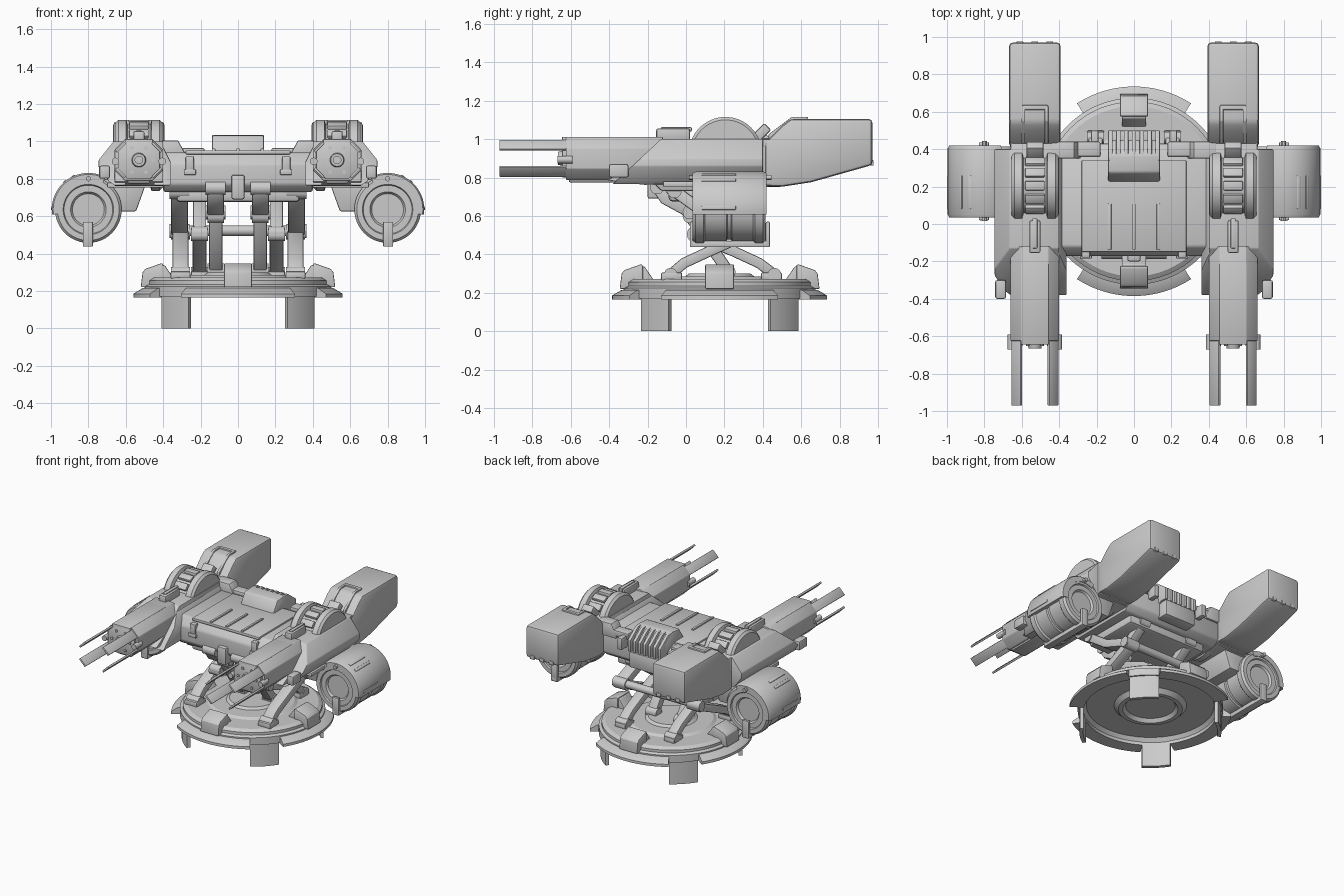
import bpy, bmesh
from math import radians, sin, cos, pi
from mathutils import Matrix, Vector

if "Cube" in bpy.data.objects:
    bpy.data.objects.remove(bpy.data.objects["Cube"])

BASE_Y = 0.175   # centre of the round base
GUN_X = 0.53     # gun axis


def finish(bm, name, bevel=0, mirror=False, rot=None):
    bmesh.ops.remove_doubles(bm, verts=bm.verts, dist=1e-5)
    bmesh.ops.recalc_face_normals(bm, faces=bm.faces)
    me = bpy.data.meshes.new(name)
    bm.to_mesh(me)
    bm.free()
    if rot:
        me.transform(rot)
    ob = bpy.data.objects.new(name, me)
    bpy.context.collection.objects.link(ob)
    if bevel:
        b = ob.modifiers.new("bevel", 'BEVEL')
        b.width, b.segments, b.limit_method, b.angle_limit = bevel, 2, 'ANGLE', radians(35)
    if mirror:
        ob.modifiers.new("mirror", 'MIRROR')
    return ob


def prism(name, pts, axis, lo, hi, planes=(), **kw):
    """Extrude a profile: (y,z) along X, (x,z) along Y or (x,y) along Z."""
    put = {'X': lambda a, b, h: (h, a, b), 'Y': lambda a, b, h: (a, h, b), 'Z': lambda a, b, h: (a, b, h)}[axis]
    bm = bmesh.new()
    A = [bm.verts.new(put(a, b, lo)) for a, b in pts]
    B = [bm.verts.new(put(a, b, hi)) for a, b in pts]
    n = len(pts)
    bm.faces.new(A)
    bm.faces.new(B)
    for i in range(n):
        bm.faces.new((A[i], A[(i + 1) % n], B[(i + 1) % n], B[i]))
    for co, no in planes:
        bmesh.ops.bisect_plane(bm, geom=bm.verts[:] + bm.edges[:] + bm.faces[:], plane_co=co, plane_no=no, clear_outer=True)
        bmesh.ops.holes_fill(bm, edges=[e for e in bm.edges if e.is_boundary])
    return finish(bm, name, **kw)


def box(name, x0, x1, y0, y1, z0, z1, **kw):
    return prism(name, [(x0, y0), (x1, y0), (x1, y1), (x0, y1)], 'Z', z0, z1, **kw)


def lathe(name, prof, c, axis, a0=0, a1=360, segs=48, **kw):
    """Turn a closed (radius, height) profile about an axis through c."""
    put = {'X': lambda u, v, h: (h, c[0] + u, c[1] + v), 'Y': lambda u, v, h: (c[0] + u, h, c[1] + v),
           'Z': lambda u, v, h: (c[0] + u, c[1] + v, h)}[axis]
    full = a1 - a0 >= 360
    bm = bmesh.new()
    rings = []
    for i in range(segs if full else segs + 1):
        a = radians(a0 + (a1 - a0) * i / segs)
        rings.append([bm.verts.new(put(r * cos(a), r * sin(a), h)) for r, h in prof])
    n = len(prof)
    for i in range(segs):
        p, q = rings[i], rings[(i + 1) % len(rings)]
        for j in range(n):
            k = (j + 1) % n
            if prof[j][0] or prof[k][0]:
                bm.faces.new((p[j], p[k], q[k], q[j]))
    if not full:
        bm.faces.new(rings[0])
        bm.faces.new(rings[-1])
    return finish(bm, name, **kw)


def rod(name, c, axis, r, lo, hi, segs=24, **kw):
    return lathe(name, [(0, lo), (r, lo), (r, hi), (0, hi)], c, axis, segs=segs, **kw)


def strut(name, path, t, x0, x1, pins=True):
    """Mirrored bar of thickness t following a (y,z) path, with pivot pins at its ends."""
    P = [Vector(p) for p in path]
    up, dn = [], []
    for i, p in enumerate(P):
        d = (P[min(i + 1, len(P) - 1)] - P[max(i - 1, 0)]).normalized()
        nrm = Vector((-d.y, d.x)) * t / 2
        up.append(p + nrm)
        dn.append(p - nrm)
    prism(name, [tuple(v) for v in up + dn[::-1]], 'X', x0, x1, bevel=0.008, mirror=True)
    if pins:
        for p in (path[0], path[-1]):
            rod(name + "_pin", p, 'X', t * 0.62, x0 - 0.008, x1 + 0.008, mirror=True)


def spin(k, c=(0, BASE_Y, 0), axis='Z'):
    return Matrix.Translation(c) @ Matrix.Rotation(k, 4, axis) @ Matrix.Translation([-v for v in c])


# --- round base: hollow disc, flanges, feet and blocks
lathe("base_disc", [(0, .3), (.16, .3), (.18, .285), (.29, .285), (.31, .272), (.455, .272), (.48, .255), (.48, .235),
                    (.5, .225), (.5, .17), (.475, .17), (.44, .215), (.25, .215), (.22, .185), (.19, .185), (.17, .21), (0, .21)],
      (0, BASE_Y), 'Z', segs=64)
for k in range(4):
    a = 90 * k
    lathe("base_flange", [(.46, .218), (.51, .215), (.56, .185), (.56, .165), (.46, .165)], (0, BASE_Y), 'Z', a - 33, a + 33, 20)
    lathe("base_foot", [(.462, 0), (.488, 0), (.488, .2), (.462, .2)], (0, BASE_Y), 'Z', a + 33, a + 57, 8)
    prism("base_block", [(-.345, .22), (-.335, .3), (-.32, .318), (-.235, .348), (-.225, .345), (-.225, .22)], 'X', -.075, .075,
          bevel=.008, rot=spin(radians(a)))
    prism("base_block_heel", [(-.24, .22), (-.24, .345), (-.215, .335), (-.17, .27), (-.17, .22)], 'X', -.065, .065,
          bevel=.006, rot=spin(radians(a)))

# --- folding legs between base and body
strut("front_lower_arm", [(-.08, .295), (-.01, .355), (.12, .415), (.33, .51)], .055, .265, .35)
strut("front_upper_arm", [(.33, .52), (.12, .6), (-.06, .73)], .06, .268, .358)
strut("rear_lower_arm", [(.46, .295), (.38, .355), (.25, .415), (.04, .5)], .055, .168, .243)
strut("rear_upper_arm", [(.04, .51), (.2, .62), (.34, .72)], .055, .17, .24)
strut("lift_piston", [(.22, .31), (.02, .6)], .06, .082, .155)
strut("lift_fork", [(-.15, .75), (-.11, .69), (.02, .62)], .06, .075, .165)
rod("knee_axle", (.33, .522), 'X', .028, -.35, .35)
for y in (-.08, .44):
    box("arm_mount", .16 if y > 0 else .255, .25 if y > 0 else .36, y - .05, y + .06, .265, .305, bevel=.008, mirror=True)

# --- central body
prism("body", [(-.17, .77), (-.17, .88), (-.12, .94), (.36, .94), (.43, .9), (.43, .77), (.38, .73), (-.13, .73)], 'X', -.4, .4, bevel=.012)
box("body_keel", -.33, .33, -.09, .36, .675, .75, bevel=.02)
box("body_top_plate", -.28, .28, -.15, .34, .93, .952, bevel=.006)
for x in (-.13, 0, .13):
    box("body_top_rib", x - .009, x + .009, -.14, .11, .945, .962, bevel=.004)
box("nose_block", -.035, .035, -.2, -.12, .69, .82, bevel=.01)
box("tow_lug", .225, .29, -.185, -.15, .82, .85, bevel=.006, mirror=True)
box("tow_lug_stem", .235, .28, -.18, -.14, .84, .92, bevel=.006, mirror=True)
prism("shoulder", [(.28, .93), (.32, 1.005), (.44, 1.005), (.44, .9), (.28, .9)], 'Y', .35, .44, bevel=.008, mirror=True)
box("rear_deck_box", .18, .34, .36, .44, .92, .965, bevel=.008, mirror=True)
box("rear_deck_cap", .19, .23, .42, .5, .86, .95, bevel=.008, mirror=True)
box("rear_locker", -.13, .13, .4, .5, .75, .87, bevel=.012)
prism("radiator", [(.22, .94), (.275, 1.03), (.37, 1.035), (.45, .97), (.45, .86), (.22, .86)], 'X', -.14, .14, bevel=.012)
for i in range(7):
    x = -.126 + i * .042
    prism("radiator_fin", [(.34, 1.034), (.41, 1.028), (.5, .96), (.5, .87), (.34, .87)], 'X', x - .012, x + .012, bevel=.004)

# --- guns (right one, mirrored)
prism("gun_core", [(-.41, .785), (-.27, .87), (-.13, 1.0), (.44, 1.0), (.44, .76), (-.2, .76)], 'X', .4, .66, bevel=.006, mirror=True)
slope = [((0, -.27, .87), Vector((0, -.13, .14)))]
prism("gun_side_pod", [(.6, 1.0), (.665, 1.0), (.745, .9), (.745, .86), (.69, .785), (.66, .765), (.6, .765)], 'Y', -.41, .4,
      planes=slope, bevel=.006, mirror=True)
prism("gun_inner_pod", [(.45, .97), (.4, .97), (.36, .89), (.36, .765), (.45, .765)], 'Y', -.4, .4, planes=slope, bevel=.006, mirror=True)
box("gun_pod_tip", .685, .742, -.4, -.3, .8, .87, bevel=.01, mirror=True)


def octagon(w, h, c, zc=.9):
    q = [(w - c, h), (w, h - c), (w, c - h), (w - c, -h), (c - w, -h), (-w, c - h), (-w, h - c), (c - w, h)]
    return [(GUN_X + a, zc + b) for a, b in q]


prism("gun_shroud", octagon(.13, .112, .058), 'Y', -.625, -.12, bevel=.005, mirror=True)
prism("gun_muzzle_plate", octagon(.112, .1, .05), 'Y', -.645, -.61, bevel=.004, mirror=True)
prism("gun_top_rail", [(-.645, .95), (-.645, 1.012), (-.21, 1.012), (-.21, .95)], 'X', .455, .605, bevel=.004, mirror=True)
box("gun_belly_rail", .47, .59, -.61, -.3, .775, .81, bevel=.008, mirror=True)
lathe("gun_bore", [(.02, -.63), (.02, -.665), (.034, -.665), (.042, -.63)], (GUN_X, .9), 'Y', segs=24, mirror=True)
for s in (-1, 1):
    rod("muzzle_lug", (GUN_X + s * .125, .893), 'Y', .02, -.67, -.59, 16, mirror=True)
    for t in (-1, 1):
        # four flat rails on the diagonal faces of the muzzle
        cx, cz = GUN_X + s * .097, .9 + t * .068
        box("gun_prong", cx - .034, cx + .034, -.97, -.58, cz - .007, cz + .007, bevel=.002, mirror=True,
            rot=spin(s * t * pi / 4, (cx, 0, cz), 'Y'))
for i in range(6):
    a = i * pi / 3
    rod("muzzle_bolt", (GUN_X + .075 * cos(a), .9 + .075 * sin(a)), 'Y', .01, -.653, -.63, 8, mirror=True)
box("gun_sight", .5, .56, -.155, .02, .99, 1.055, bevel=.01, mirror=True)
box("gun_sight_fin", .517, .543, -.13, .03, 1.04, 1.062, bevel=.004, mirror=True)

# --- elevation wheel on each gun
W = (.205, .925)
lathe("gun_wheel", [(0, .405), (.175, .405), (.19, .42), (.19, .462), (.165, .47), (.165, .59), (.19, .598), (.19, .64),
                    (.175, .655), (0, .655)], W, 'X', segs=64, mirror=True)
for d in (-48, -24, 0, 24, 48):
    box("wheel_tread", .478, .582, W[0] - .025, W[0] + .025, W[1] + .15, W[1] + .183, bevel=.006, mirror=True,
        rot=spin(radians(d), (0,) + W, 'X'))
strut("feed_chute", [(.35, .99), (.425, 1.065)], .05, .485, .575, pins=False)

# --- rear magazine box: closed box, framed feed opening on the slope, latches at the back
prism("magazine", [(.41, .755), (.41, .98), (.5, 1.07), (.545, 1.105), (.97, 1.105), (.97, .865), (.65, .775), (.5, .752)], 'X', .392, .668,
      bevel=.02, mirror=True)
for x in (.468, .592):
    prism("feed_frame_side", [(.43, .98), (.43, 1.025), (.55, 1.115), (.63, 1.115), (.63, 1.08), (.55, 1.08)], 'X', x - .01, x + .01,
          bevel=.004, mirror=True)
box("feed_frame_top", .46, .6, .61, .635, 1.08, 1.115, bevel=.004, mirror=True)
for x in (.45, .53, .61):
    box("magazine_latch", x - .018, x + .018, .94, .976, .862, .89, bevel=.004, mirror=True)

# --- side drums
D = (.8, .635)
lathe("side_drum", [(0, .06), (.085, .06), (.095, .045), (.13, .045), (.135, .035), (.165, .035), (.178, .05), (.178, .09), (.168, .1),
                    (.168, .21), (.158, .215), (.158, .235), (.168, .24), (.168, .35), (.178, .36), (.178, .4), (.165, .415),
                    (.135, .415), (.13, .405), (.095, .405), (.085, .39), (0, .39)], D, 'Y', mirror=True)
lathe("drum_cover", [(.15, .035), (.188, .035), (.196, .05), (.196, .405), (.188, .42), (.15, .42)], D, 'Y', -8, 118, 24, mirror=True)
for d in (2, 50, 66):
    box("drum_cover_rib", D[0] + .18, D[0] + .2, .08, .26, D[1] - .01, D[1] + .01, bevel=.004, mirror=True,
        rot=spin(-radians(d), (D[0], 0, D[1]), 'Y'))
for y in (.02, .415):
    box("drum_strap", .775, .83, y, y + .022, .44, .57, bevel=.006, mirror=True)
    rod("drum_strap_pin", (.8, .8), 'Y', .014, y - .005, y + .03, 12, mirror=True)
box("drum_strap_base", .775, .83, .02, .437, .437, .47, bevel=.006, mirror=True)
prism("drum_arm", [(.5, .78), (.5, .75), (.545, .625), (.68, .625), (.72, .8)], 'Y', .06, .38, bevel=.008, mirror=True)
box("gun_floor", .36, .7, -.12, .4, .752, .78, bevel=.006, mirror=True)

# --- apply modifiers and smooth the curved parts
bpy.ops.object.select_all(action='SELECT')
bpy.context.view_layer.objects.active = bpy.data.objects["body"]
bpy.ops.object.convert(target='MESH')
bpy.ops.object.shade_smooth_by_angle(angle=radians(30))
